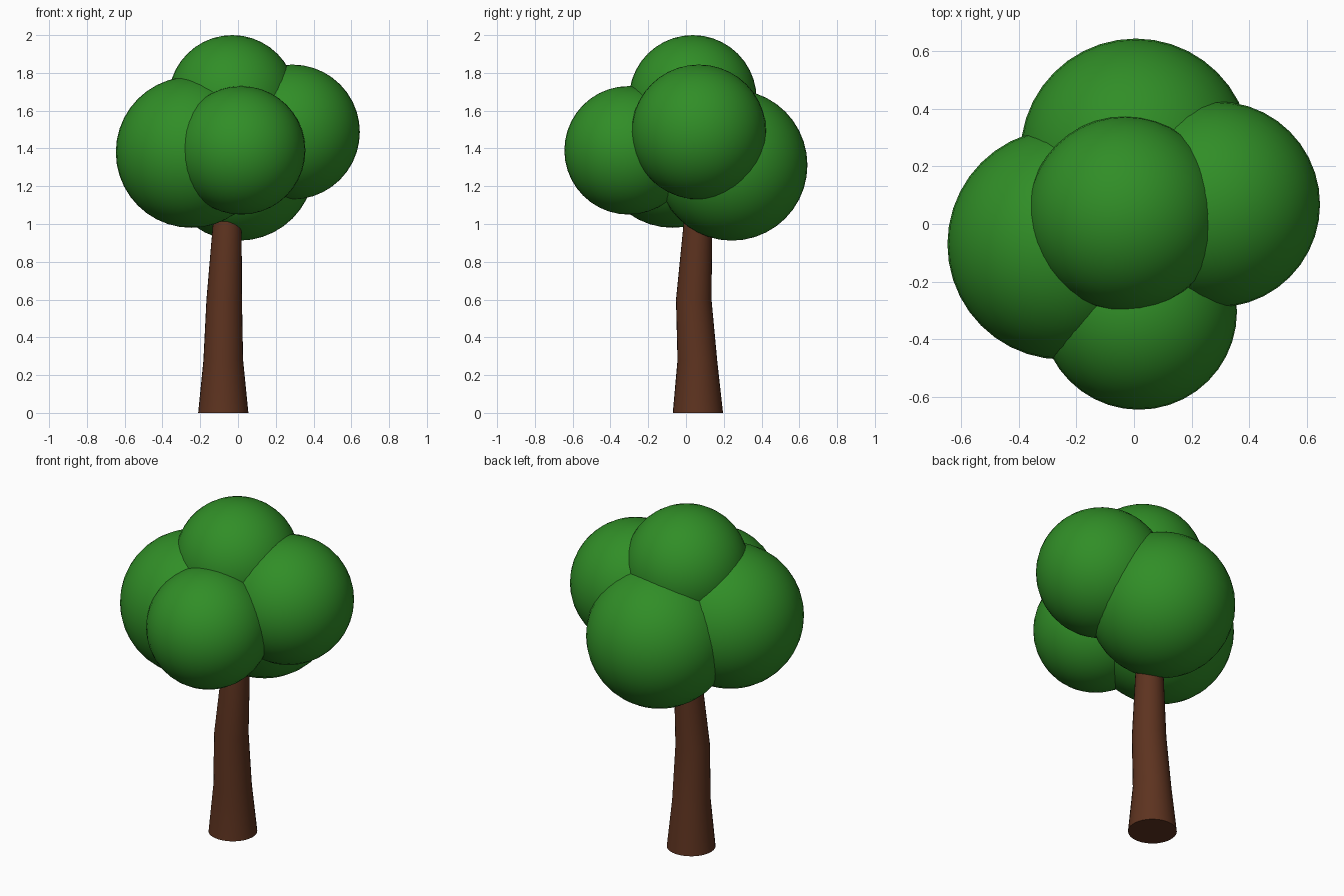
import bpy, bmesh, math

if "Cube" in bpy.data.objects:
    bpy.data.objects.remove(bpy.data.objects["Cube"])


def material(name, rgb):
    mat = bpy.data.materials.new(name)
    mat.diffuse_color = (*rgb, 1.0)
    mat.use_nodes = True
    mat.node_tree.nodes["Principled BSDF"].inputs["Base Color"].default_value = mat.diffuse_color
    return mat


leaf = material("leaf_green", (0.03, 0.27, 0.02))
bark = material("bark_brown", (0.11, 0.033, 0.014))


def finish(name, bm, mat, flat_ends=False):
    bmesh.ops.recalc_face_normals(bm, faces=bm.faces[:])
    for f in bm.faces:
        f.smooth = not (flat_ends and len(f.verts) > 4)
    mesh = bpy.data.meshes.new(name)
    bm.to_mesh(mesh)
    bm.free()
    mesh.materials.append(mat)
    obj = bpy.data.objects.new(name, mesh)
    bpy.context.collection.objects.link(obj)
    return obj


# Trunk: rings of (x, y, z, radius) lofted along a slightly bent path
SIDES = 28
RINGS = [
    (-0.078, 0.063, 0.00, 0.133),
    (-0.078, 0.060, 0.28, 0.105),
    (-0.073, 0.041, 0.60, 0.094),
    (-0.057, 0.063, 1.00, 0.076),
    (-0.050, 0.070, 1.20, 0.068),
]
bm = bmesh.new()
loops = []
for x, y, z, r in RINGS:
    loops.append([
        bm.verts.new((x + r * math.cos(math.tau * i / SIDES),
                      y + r * math.sin(math.tau * i / SIDES), z))
        for i in range(SIDES)])
for low, high in zip(loops, loops[1:]):
    for i in range(SIDES):
        j = (i + 1) % SIDES
        bm.faces.new((low[i], low[j], high[j], high[i]))
bm.faces.new(loops[0][::-1])
bm.faces.new(loops[-1])
trunk = finish("trunk", bm, bark, flat_ends=True)
for e in trunk.data.edges:
    e.use_edge_sharp = all(trunk.data.vertices[v].co.z < 0.001 for v in e.vertices)

# Foliage: overlapping smooth balls (centre, radius)
FOLIAGE = {
    "foliage_top": ((-0.03, 0.036, 1.662), 0.338),
    "foliage_left": ((-0.247, -0.07, 1.38), 0.40),
    "foliage_right": ((0.288, 0.068, 1.487), 0.357),
    "foliage_front": ((0.017, -0.304, 1.39), 0.34),
    "foliage_back": ((0.006, 0.243, 1.312), 0.40),
}
for name, (centre, radius) in FOLIAGE.items():
    bm = bmesh.new()
    bmesh.ops.create_uvsphere(bm, u_segments=40, v_segments=20, radius=radius)
    ball = finish(name, bm, leaf)
    ball.location = centre
